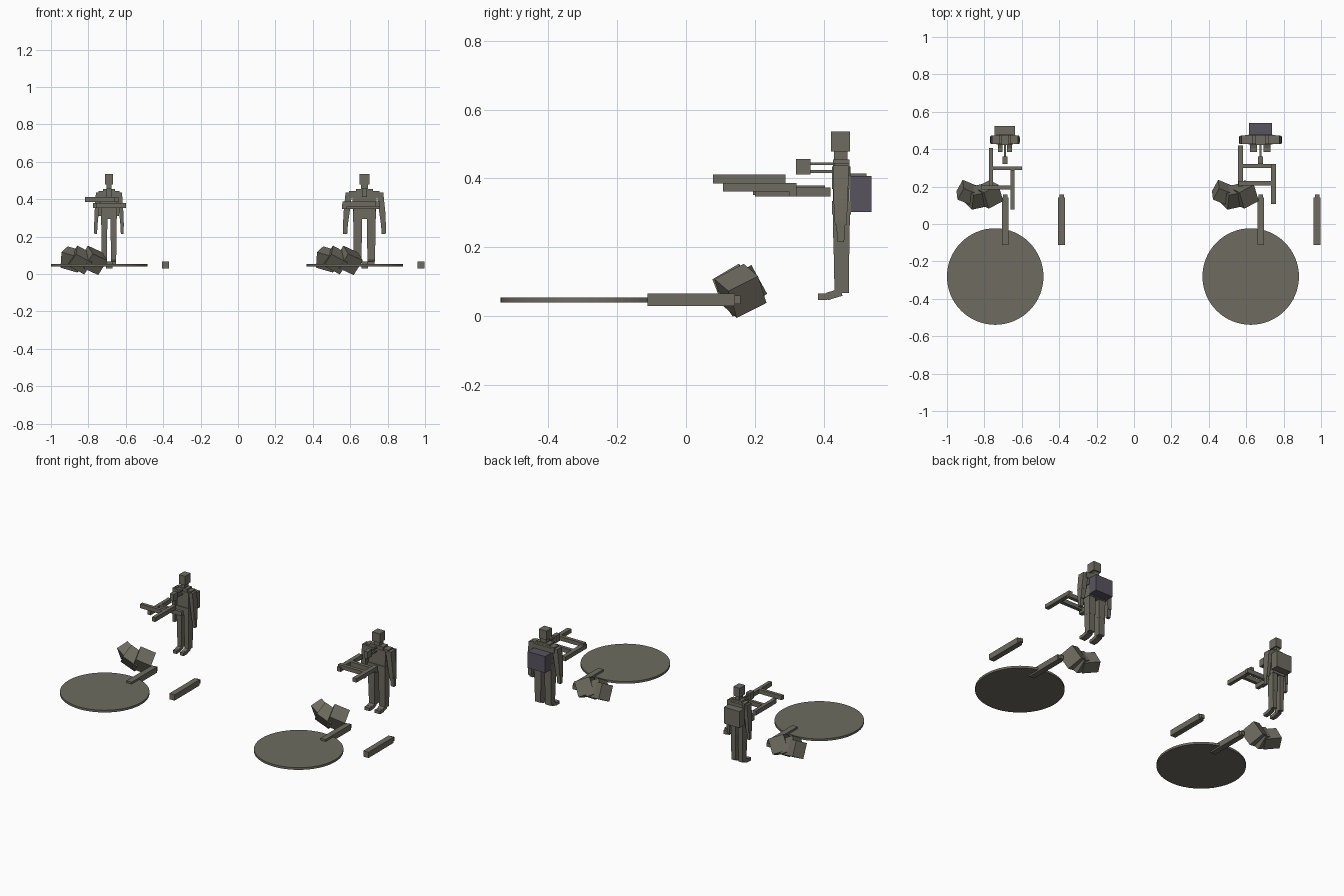
import bpy, bmesh, math
from mathutils import Vector, Euler

if "Cube" in bpy.data.objects:
    bpy.data.objects.remove(bpy.data.objects["Cube"])


def material(name, rgb):
    m = bpy.data.materials.new(name)
    m.diffuse_color = (*rgb, 1)
    m.use_nodes = True
    m.node_tree.nodes["Principled BSDF"].inputs["Base Color"].default_value = m.diffuse_color
    return m


OLIVE = material("olive grey", (0.155, 0.148, 0.115))
SLATE = material("slate purple", (0.098, 0.088, 0.115))


def finish(bm, name, mat):
    bmesh.ops.recalc_face_normals(bm, faces=bm.faces)
    me = bpy.data.meshes.new(name)
    bm.to_mesh(me)
    bm.free()
    me.materials.append(mat)
    ob = bpy.data.objects.new(name, me)
    bpy.context.collection.objects.link(ob)
    return ob


def box(name, x, y, z, mat=OLIVE):
    """Box from (min, max) pairs on each axis."""
    bm = bmesh.new()
    bmesh.ops.create_cube(bm, size=1)
    for v in bm.verts:
        v.co = [r[0] if c < 0 else r[1] for c, r in zip(v.co, (x, y, z))]
    return finish(bm, name, mat)


def limb(name, a, b, wide_a, wide_b, deep_a, deep_b):
    """Tapered box running down from point a to point b."""
    bm = bmesh.new()
    bmesh.ops.create_cube(bm, size=1)
    for v in bm.verts:
        p, w, d = (a, wide_a, deep_a) if v.co.z > 0 else (b, wide_b, deep_b)
        v.co = Vector(p) + Vector((v.co.x * w, v.co.y * d, 0))
    return finish(bm, name, OLIVE)


def rock(name, centre, size, angles):
    ob = box(name, *[(-s / 2, s / 2) for s in size])
    ob.location = centre
    ob.rotation_euler = Euler([math.radians(a) for a in angles])


def figure(tag, cx, w, pack, pack_mat):
    """Standing blocky figure; w is the sideways build scale."""
    def span(h, c=0):
        return (cx + c - h, cx + c + h)
    hw = 0.022 if w < 1.2 else 0.027
    box(tag + "_head", span(hw), (0.422, 0.477), (0.478, 0.536))
    box(tag + "_neck", span(0.013 * w), (0.43, 0.47), (0.44, 0.48))
    box(tag + "_chest", span(0.044 * w), (0.425, 0.478), (0.37, 0.435))
    box(tag + "_shoulders", span(0.056 * w), (0.43, 0.476), (0.408, 0.445))
    box(tag + "_collar", span(0.032 * w), (0.427, 0.475), (0.435, 0.455))
    box(tag + "_waist", span(0.040 * w), (0.428, 0.474), (0.31, 0.375))
    box(tag + "_hips", span(0.043 * w), (0.424, 0.48), (0.295, 0.335))
    # arms and legs
    for side, s in (("left", -1), ("right", 1)):
        def px(d):
            return cx + s * d * w
        limb(f"{tag}_{side}_upper_arm", (px(0.057), 0.45, 0.437), (px(0.066), 0.45, 0.33),
             0.025 * w, 0.022 * w, 0.046, 0.042)
        limb(f"{tag}_{side}_forearm", (px(0.065), 0.45, 0.34), (px(0.070), 0.45, 0.265),
             0.023 * w, 0.018 * w, 0.042, 0.034)
        limb(f"{tag}_{side}_hand", (px(0.070), 0.45, 0.275), (px(0.071), 0.45, 0.215),
             0.019 * w, 0.015 * w, 0.026, 0.020)
        limb(f"{tag}_{side}_thigh", (px(0.025), 0.452, 0.31), (px(0.025), 0.452, 0.18),
             0.033 * w, 0.031 * w, 0.05, 0.046)
        limb(f"{tag}_{side}_shin", (px(0.025), 0.452, 0.19), (px(0.025), 0.453, 0.067),
             0.031 * w, 0.027 * w, 0.045, 0.042)
        heel = box(f"{tag}_{side}_heel", (px(0.025) - 0.013 * w, px(0.025) + 0.013 * w),
                   (-0.022, 0.022), (-0.011, 0.011))
        heel.location = (0, 0.431, 0.063)
        heel.rotation_euler.x = math.radians(17)
        box(f"{tag}_{side}_toe", (px(0.025) - 0.013 * w, px(0.025) + 0.013 * w),
            (0.384, 0.412), (0.047, 0.066))
    # backpack
    box(tag + "_backpack", span(pack[0]), (0.476, pack[1]), pack[2], pack_mat)
    # small viewer held out in front of the chest on two rods
    box(tag + "_viewer", span(0.013), (0.32, 0.362), (0.412, 0.457))
    for i, z in enumerate((0.443, 0.42)):
        box(f"{tag}_viewer_rod_{i}", span(0.005), (0.36, 0.43), (z - 0.004, z + 0.004))


def ground_set(tag, dx):
    """Disc, two planks and a rock pile."""
    bm = bmesh.new()
    bmesh.ops.create_cone(bm, cap_ends=True, segments=64, radius1=0.258, radius2=0.258, depth=0.014)
    disc = finish(bm, tag + "_disc", OLIVE)
    disc.location = (dx - 0.742, -0.281, 0.046)
    for i, x in enumerate((-0.689, -0.387)):
        x += dx
        box(f"{tag}_plank_{i}", (x - 0.018, x + 0.018), (-0.112, 0.142), (0.029, 0.066))
        box(f"{tag}_plank_tip_{i}", (x - 0.012, x + 0.012), (0.142, 0.158), (0.035, 0.059))
    rock(tag + "_rock_left", (dx - 0.885, 0.165, 0.078), (0.10, 0.075, 0.095), (25, 15, -22))
    rock(tag + "_rock_middle", (dx - 0.84, 0.145, 0.075), (0.10, 0.09, 0.085), (35, 28, 12))
    rock(tag + "_rock_right", (dx - 0.775, 0.158, 0.073), (0.095, 0.10, 0.095), (28, 22, 28))


ground_set("slim", 0)
ground_set("broad", 1.366)
figure("slim", -0.69, 1.0, (0.055, 0.525, (0.31, 0.415)), OLIVE)
figure("broad", 0.676, 1.45, (0.062, 0.539, (0.302, 0.407)), SLATE)

# open frame in front of the slim figure
low, high = (0.352, 0.380), (0.385, 0.412)
box("slim_frame_left_rail", (-0.775, -0.753), (0.195, 0.405), low)
box("slim_frame_right_rail", (-0.66, -0.638), (0.078, 0.29), high)
box("slim_frame_rear_rung", (-0.775, -0.598), (0.288, 0.308), low)
box("slim_frame_front_rung", (-0.818, -0.64), (0.185, 0.206), high)

# open frame in front of the broad figure
mid = (0.362, 0.387)
box("broad_frame_left_rail", (0.556, 0.583), (0.20, 0.42), (0.347, 0.374))
box("broad_frame_right_rail", (0.733, 0.76), (0.107, 0.322), mid)
box("broad_frame_rear_rung", (0.56, 0.758), (0.30, 0.322), (0.347, 0.374))
box("broad_frame_front_rung", (0.56, 0.758), (0.207, 0.23), mid)
